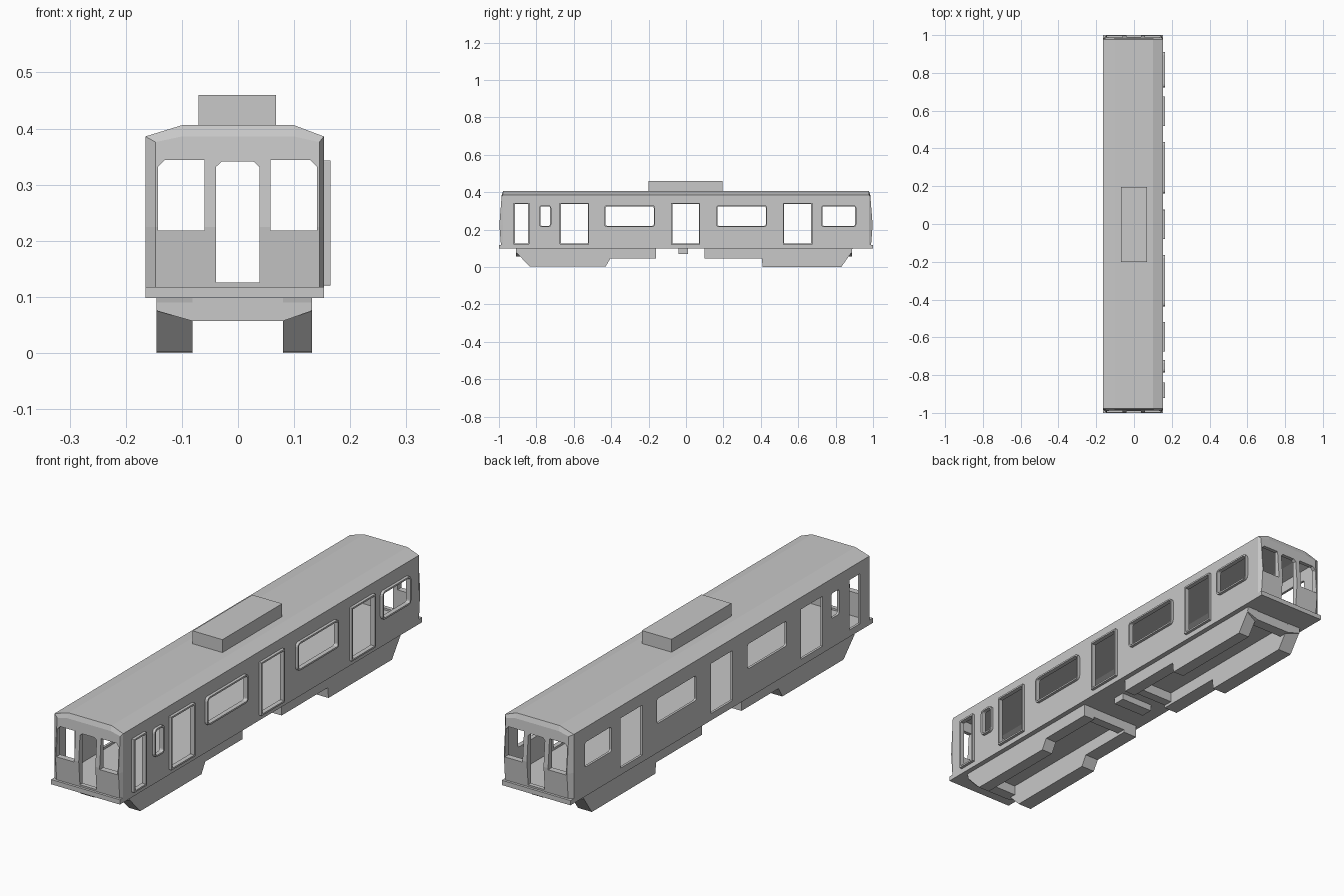
import bpy, bmesh, math

if "Cube" in bpy.data.objects:
    bpy.data.objects.remove(bpy.data.objects["Cube"], do_unlink=True)

grey = bpy.data.materials.new("plain_grey")
grey.use_nodes = True
grey.diffuse_color = (0.58, 0.58, 0.58, 1)
grey.node_tree.nodes["Principled BSDF"].inputs["Base Color"].default_value = (0.58, 0.58, 0.58, 1)


def finish(name, bm):
    bmesh.ops.recalc_face_normals(bm, faces=bm.faces)
    mesh = bpy.data.meshes.new(name)
    bm.to_mesh(mesh)
    bm.free()
    mesh.materials.append(grey)
    obj = bpy.data.objects.new(name, mesh)
    bpy.context.scene.collection.objects.link(obj)
    return obj


def place(axis, p, d):
    # Outline is (y, z) along x, or (x, z) along y
    return (d, p[0], p[1]) if axis == "x" else (p[0], d, p[1])


def loft(name, loops, caps=True):
    bm = bmesh.new()
    rings = [[bm.verts.new(c) for c in loop] for loop in loops]
    n = len(rings[0])
    pairs = list(zip(rings, rings[1:]))
    if not caps:
        pairs.append((rings[-1], rings[0]))
    for a, b in pairs:
        for i in range(n):
            j = (i + 1) % n
            bm.faces.new((a[i], a[j], b[j], b[i]))
    if caps:
        bm.faces.new(rings[0])
        bm.faces.new(rings[-1])
    return finish(name, bm)


def prism(name, axis, pts, d0, d1):
    return loft(name, [[place(axis, p, d) for p in pts] for d in (d0, d1)])


def box(name, x0, x1, y0, y1, z0, z1):
    return prism(name, "y", [(x0, z0), (x1, z0), (x1, z1), (x0, z1)], y0, y1)


def rounded(a0, a1, z0, z1, r, steps=3):
    corners = [(a1 - r, z1 - r), (a0 + r, z1 - r), (a0 + r, z0 + r), (a1 - r, z0 + r)]
    pts = []
    for k, (a, z) in enumerate(corners):
        for s in range(steps + 1):
            t = math.pi / 2 * (k + s / steps)
            pts.append((a + r * math.cos(t), z + r * math.sin(t)))
    return pts


def cut(target, cutter):
    cutter.hide_render = True
    mod = target.modifiers.new("cut", "BOOLEAN")
    mod.operation = "DIFFERENCE"
    mod.solver = "EXACT"
    mod.object = cutter
    bpy.context.view_layer.objects.active = target
    bpy.ops.object.modifier_apply(modifier=mod.name)
    bpy.data.objects.remove(cutter, do_unlink=True)


# Body shell: full section along the middle, smaller bowed faces at the ends
L, R, BELT = -0.165, 0.153, 0.225
full = [(L, 0.11), (R, 0.11), (R, BELT), (R, 0.386), (0.10, 0.406),
        (-0.10, 0.406), (L, 0.386), (L, BELT)]
small = [(-0.147, 0.11), (0.145, 0.11), (0.145, BELT), (0.145, 0.376), (0.10, 0.386),
         (-0.10, 0.386), (-0.147, 0.376), (-0.147, BELT)]
bm = bmesh.new()
rings = []
for side, pts in ((-1, small), (-1, full), (1, full), (1, small)):
    ring = []
    for x, z in pts:
        y = 0.978
        if pts is small:
            y = 0.998 - 0.08 * abs(z - BELT)
        ring.append(bm.verts.new((x, side * y, z)))
    rings.append(ring)
for a, b in zip(rings, rings[1:]):
    for i in range(8):
        j = (i + 1) % 8
        bm.faces.new((a[i], a[j], b[j], b[i]))
for e in (rings[0], rings[-1]):
    bm.faces.new((e[0], e[1], e[2], e[7]))
    bm.faces.new(e[2:])
body = finish("body_shell", bm)

# Hollow interior
cut(body, prism("interior_cutter", "y",
                [(-0.155, 0.1), (0.146, 0.1), (0.146, 0.372), (0.10, 0.39),
                 (-0.10, 0.39), (-0.155, 0.372)], -0.972, 0.972))

# End windows and gangway doorway, open through both ends
c = 0.012
cut(body, prism("end_window_cutter", "y",
                [(-0.143, 0.218), (-0.06, 0.218), (-0.06, 0.344), (-0.143 + c, 0.344), (-0.143, 0.344 - c)], -1.1, 1.1))
cut(body, prism("end_window_cutter", "y",
                [(0.058, 0.218), (0.141, 0.218), (0.141, 0.344 - c), (0.141 - c, 0.344), (0.058, 0.344)], -1.1, 1.1))
cut(body, prism("doorway_cutter", "y",
                [(-0.039, 0.126), (0.038, 0.126), (0.038, 0.332), (0.028, 0.341), (-0.029, 0.341), (-0.039, 0.332)],
                -1.1, 1.1))

# Side openings: start, end, bottom, top, corner radius
DOOR, PANE = (0.12, 0.343, 0.002), (0.213, 0.331, 0.016)
openings = [("cab_door", -0.922, -0.838, DOOR), ("small_window", -0.785, -0.72, PANE),
            ("front_door", -0.675, -0.518, DOOR), ("front_window", -0.437, -0.165, PANE),
            ("middle_door", -0.08, 0.076, DOOR), ("rear_window", 0.161, 0.434, PANE),
            ("rear_door", 0.518, 0.676, DOOR), ("end_window", 0.722, 0.911, PANE)]
W = 0.007
for name, y0, y1, (z0, z1, r) in openings:
    outer = rounded(y0, y1, z0, z1, r)
    inner = rounded(y0 + W, y1 - W, z0 + W, z1 - W, max(r - W, 0.001))
    cut(body, prism(name + "_cutter", "x", inner, -0.3, 0.3))
    # Raised surround on the left side
    order = [(outer, 0.148), (outer, 0.165), (inner, 0.165), (inner, 0.148)]
    loft(name + "_frame", [[place("x", p, d) for p in pts] for pts, d in order], caps=False)

# Floor sill and roof unit
box("floor_sill", L, R, -1.0, 1.0, 0.098, 0.118)
box("roof_unit", -0.07, 0.068, -0.2, 0.195, 0.40, 0.46)

# Underframe: stepped side skirts with cross plates at their ends
front = [(-0.91, 0.1), (-0.905, 0.075), (-0.835, 0.002), (-0.43, 0.002),
         (-0.405, 0.045), (-0.16, 0.045), (-0.16, 0.1)]
rear = [(0.1, 0.1), (0.1, 0.045), (0.405, 0.045), (0.41, 0.0),
        (0.83, 0.0), (0.883, 0.075), (0.89, 0.1)]
for name, pts in (("front", front), ("rear", rear)):
    prism(name + "_right_skirt", "x", pts, -0.145, -0.081)
    prism(name + "_left_skirt", "x", pts, 0.08, 0.132)
plate = [(-0.144, 0.1), (-0.144, 0.075), (-0.081, 0.057), (0.08, 0.057), (0.131, 0.075), (0.131, 0.1)]
prism("front_cross_plate", "y", plate, -0.908, -0.86)
prism("rear_cross_plate", "y", plate, 0.84, 0.887)
box("front_inner_plate", -0.1, 0.1, -0.20, -0.161, 0.057, 0.1)
box("rear_inner_plate", -0.1, 0.1, 0.101, 0.14, 0.057, 0.1)
box("centre_equipment_box", -0.08, 0.07, -0.04, 0.012, 0.07, 0.1)
